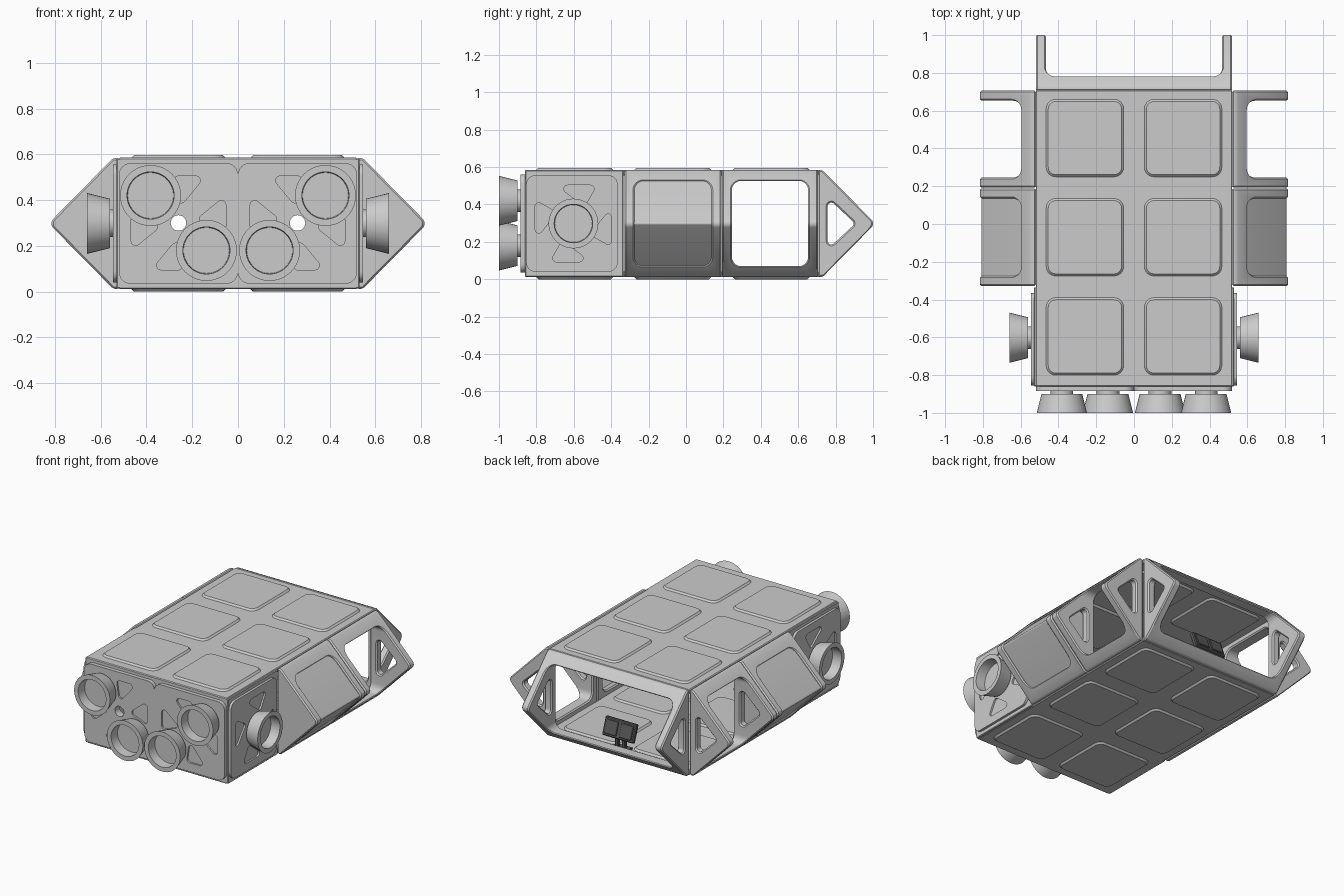
import bpy, bmesh, math
from mathutils import Matrix, Vector

if "Cube" in bpy.data.objects:
    bpy.data.objects.remove(bpy.data.objects["Cube"])


def material(name, value):
    m = bpy.data.materials.new(name)
    m.use_nodes = True
    color = (value, value, value, 1)
    m.diffuse_color = color
    m.node_tree.nodes["Principled BSDF"].inputs["Base Color"].default_value = color
    return m


GREY = material("hull grey", 0.6)
DARK = material("console dark grey", 0.1)
MID = 0.298          # mid height of the hull
parts = []


def round_poly(pts, r, n=6):
    """Polygon with its corners replaced by tangent arcs of radius r."""
    out = []
    for i, p in enumerate(pts):
        p = Vector(p)
        a = (Vector(pts[i - 1]) - p).normalized()
        b = (Vector(pts[(i + 1) % len(pts)]) - p).normalized()
        half = a.angle(b) / 2
        c = p + (a + b).normalized() * (r / math.sin(half))
        s = p + a * (r / math.tan(half)) - c
        e = p + b * (r / math.tan(half)) - c
        turn = s.angle_signed(e)
        for k in range(n + 1):
            out.append(tuple(c + Matrix.Rotation(-turn * k / n, 2) @ s))
    return out


def rect(x0, x1, y0, y1):
    return [(x0, y0), (x1, y0), (x1, y1), (x0, y1)]


def circle(x, y, r, n=24):
    return [(x + r * math.cos(math.tau * k / n), y + r * math.sin(math.tau * k / n)) for k in range(n)]


def prism(name, pts, lo, hi, axis):
    """Extrude a 2D outline along an axis; the outline fills the other two axes in order."""
    i = "xyz".index(axis)

    def place(p, h):
        v = list(p)
        v.insert(i, h)
        return v
    bm = bmesh.new()
    a = [bm.verts.new(place(p, lo)) for p in pts]
    b = [bm.verts.new(place(p, hi)) for p in pts]
    bm.faces.new(a)
    bm.faces.new(b[::-1])
    for k in range(len(pts)):
        bm.faces.new((a[k - 1], a[k], b[k], b[k - 1]))
    bmesh.ops.recalc_face_normals(bm, faces=bm.faces)
    return to_object(name, bm)


def to_object(name, bm):
    me = bpy.data.meshes.new(name)
    bm.to_mesh(me)
    bm.free()
    ob = bpy.data.objects.new(name, me)
    bpy.context.collection.objects.link(ob)
    return ob


def finish(ob, bevel=0.0, cutters=(), mat=GREY, matrix=None):
    """Apply cuts and edge chamfers, then place and colour the part."""
    for c in cutters:
        m = ob.modifiers.new("cut", "BOOLEAN")
        m.operation, m.solver, m.object = "DIFFERENCE", "EXACT", c
    if bevel:
        m = ob.modifiers.new("chamfer", "BEVEL")
        m.width, m.segments, m.limit_method = bevel, 1, "ANGLE"
        m.angle_limit = math.radians(40)
    if ob.modifiers:
        bpy.context.view_layer.update()
        me = bpy.data.meshes.new_from_object(ob.evaluated_get(bpy.context.evaluated_depsgraph_get()))
        ob.modifiers.clear()
        ob.data = me
    for c in cutters:
        bpy.data.objects.remove(c)
    if matrix:
        ob.data.transform(matrix)
    ob.data.materials.clear()
    ob.data.materials.append(mat)
    parts.append(ob)
    return ob


def side_matrix(side, y):
    return Matrix.Translation((side * 0.52, y, 0)) @ Matrix.Rotation(-side * math.pi / 2, 4, "Z")


# Roof and floor slabs with raised panels showing on both faces
for name, lo, hi in (("roof", 0.555, 0.585), ("floor", 0.011, 0.041)):
    finish(prism(name, rect(-0.52, 0.52, -0.86, 0.71), lo, hi, "z"), 0.005)
    for x in (-0.26, 0.26):
        for y in (-0.595, -0.07, 0.455):
            outline = round_poly(rect(x - 0.205, x + 0.205, y - 0.205, y + 0.205), 0.05)
            finish(prism(name + "_panel", outline, lo - 0.011, hi + 0.011, "z"), 0.011)


# Wedge shaped bays: built facing +y, then turned into place
def bay(name, hw, matrix, is_open):
    profile = [(0, 0.012), (0.025, 0.012), (0.307, MID), (0.025, 0.584), (0, 0.584)]
    tip = round_poly(profile, 0.03)[14:21]
    frame = prism(name, profile[:2] + tip + profile[3:], -hw, hw, "x")
    window = round_poly(rect(-hw + 0.053, hw - 0.053, 0.07, 0.526), 0.05)
    cutters = [prism("window_cutter", window, -0.1, 0.5, "y")]
    if is_open:
        hole = round_poly([(0.052, 0.16), (0.2, MID), (0.052, 0.436)], 0.02)
        cutters.append(prism("hole_cutter", hole, -1, 1, "x"))
    else:
        # Closed bay: side walls stay solid and a bent cover fills the window
        band = [(0.048, 0.051), (0.292, MID), (0.048, 0.545), (0.018, 0.545), (0.262, MID), (0.018, 0.051)]
        cover = prism(name + "_cover", round_poly(band, 0.01), -hw + 0.04, hw - 0.04, "x")
        finish(cover, matrix=matrix)
    finish(frame, 0.008, cutters, matrix=matrix)


for side in (1, -1):
    tag = "left" if side > 0 else "right"
    bay(tag + "_closed_bay", 0.259, side_matrix(side, -0.07), False)
    bay(tag + "_open_bay", 0.257, side_matrix(side, 0.449), True)
bay("rear_open_bay", 0.52, Matrix.Translation((0, 0.705, 0)), True)


# Thruster nozzle, revolved about its axis
def nozzle(name, matrix, length):
    neck = length - 0.1
    prof = [(0.06, -0.01), (0.06, neck), (0.108, neck), (0.133, length),
            (0.103, length), (0.1, neck + 0.035), (0, neck + 0.035)]
    bm = bmesh.new()
    vs = [bm.verts.new((r, 0, h)) for r, h in prof]
    es = [bm.edges.new(pair) for pair in zip(vs, vs[1:])]
    bmesh.ops.spin(bm, geom=vs + es, cent=(0, 0, 0), axis=(0, 0, 1),
                   angle=math.tau, steps=40, use_duplicate=False)
    bmesh.ops.remove_doubles(bm, verts=bm.verts, dist=0.0005)
    bmesh.ops.recalc_face_normals(bm, faces=bm.faces)
    finish(to_object(name, bm), matrix=matrix)


# Front wall with two plates, pockets, sight holes and four nozzles
sights = [prism("sight_cutter", circle(x, 0.3, 0.034), -1, 0, "y") for x in (-0.26, 0.26)]
finish(prism("front_wall", rect(-0.52, 0.52, 0.02, 0.576), -0.86, -0.835, "y"), 0, sights)
POCKETS = [[(0.1, 0.085), (0.24, 0.085), (0.12, -0.06)], [(-0.085, -0.24), (0.05, -0.13), (-0.085, -0.08)]]
for side in (-1, 1):
    tag = "left" if side > 0 else "right"
    plate = prism(tag + "_front_plate", round_poly(rect(*sorted((0, side * 0.52)), 0.035, 0.561), 0.05),
                  -0.885, -0.86, "y")
    cuts = [prism("sight_cutter", circle(side * 0.26, 0.3, 0.034), -1, -0.5, "y")]
    for flip in (1, -1):
        nx, nz = -0.26 - flip * 0.122, 0.3 + flip * 0.12
        for tri in POCKETS:
            pts = [(-side * (nx + flip * p), nz + flip * q) for p, q in tri]
            cuts.append(prism("pocket_cutter", round_poly(pts, 0.02), -0.95, -0.873, "y"))
        spin = Matrix.Rotation(math.pi / 2, 4, "X")
        nozzle(tag + "_front_nozzle", Matrix.Translation((-side * nx, -0.885, nz)) @ spin, 0.115)
    finish(plate, 0, cuts)

    # Side wall with its plate, pinwheel pockets and single nozzle
    xs = sorted((side * 0.5, side * 0.53))
    finish(prism(tag + "_side_wall", rect(-0.86, -0.335, 0.014, 0.582), *xs, "x"), 0.004)
    xs = sorted((side * 0.53, side * 0.546))
    plate = prism(tag + "_side_plate", round_poly(rect(-0.855, -0.365, 0.04, 0.556), 0.05), *xs, "x")
    cuts = []
    for k in range(4):
        turn = Matrix.Rotation(k * math.pi / 2, 2)
        tri = [turn @ Vector(p) + Vector((-0.602, MID)) for p in ((-0.09, 0.205), (0.125, 0.205), (0.06, 0.09))]
        xs = sorted((side * 0.535, side * 0.6))
        cuts.append(prism("pocket_cutter", round_poly(tri, 0.02), *xs, "x"))
    finish(plate, 0, cuts)
    turn = Matrix.Rotation(side * math.pi / 2, 4, "Y")
    nozzle(tag + "_side_nozzle", Matrix.Translation((side * 0.546, -0.602, MID)) @ turn, 0.114)

# Control console on the floor just inside the rear opening
finish(prism("console_foot", rect(-0.06, 0.06, 0.65, 0.73), 0.04, 0.055, "z"), 0.003, mat=DARK)
for x in (-0.025, 0.025):
    finish(prism("console_post", rect(x - 0.012, x + 0.012, 0.675, 0.7), 0.05, 0.17, "z"), 0.003, mat=DARK)
tilt = Matrix.Translation((0, 0.695, 0.175)) @ Matrix.Rotation(math.radians(20), 4, "X")
finish(prism("console_body", rect(-0.115, 0.115, -0.06, 0.06), -0.015, 0.015, "y"), 0.006, mat=DARK, matrix=tilt)
for x in (-0.055, 0.055):
    finish(prism("console_screen", rect(x - 0.045, x + 0.045, -0.045, 0.045), 0.012, 0.021, "y"),
           0.003, mat=DARK, matrix=tilt)

# Smooth the curved walls and keep the edges sharp
bpy.ops.object.select_all(action="DESELECT")
for ob in parts:
    ob.select_set(True)
bpy.context.view_layer.objects.active = parts[0]
bpy.ops.object.shade_smooth_by_angle(angle=math.radians(28))
